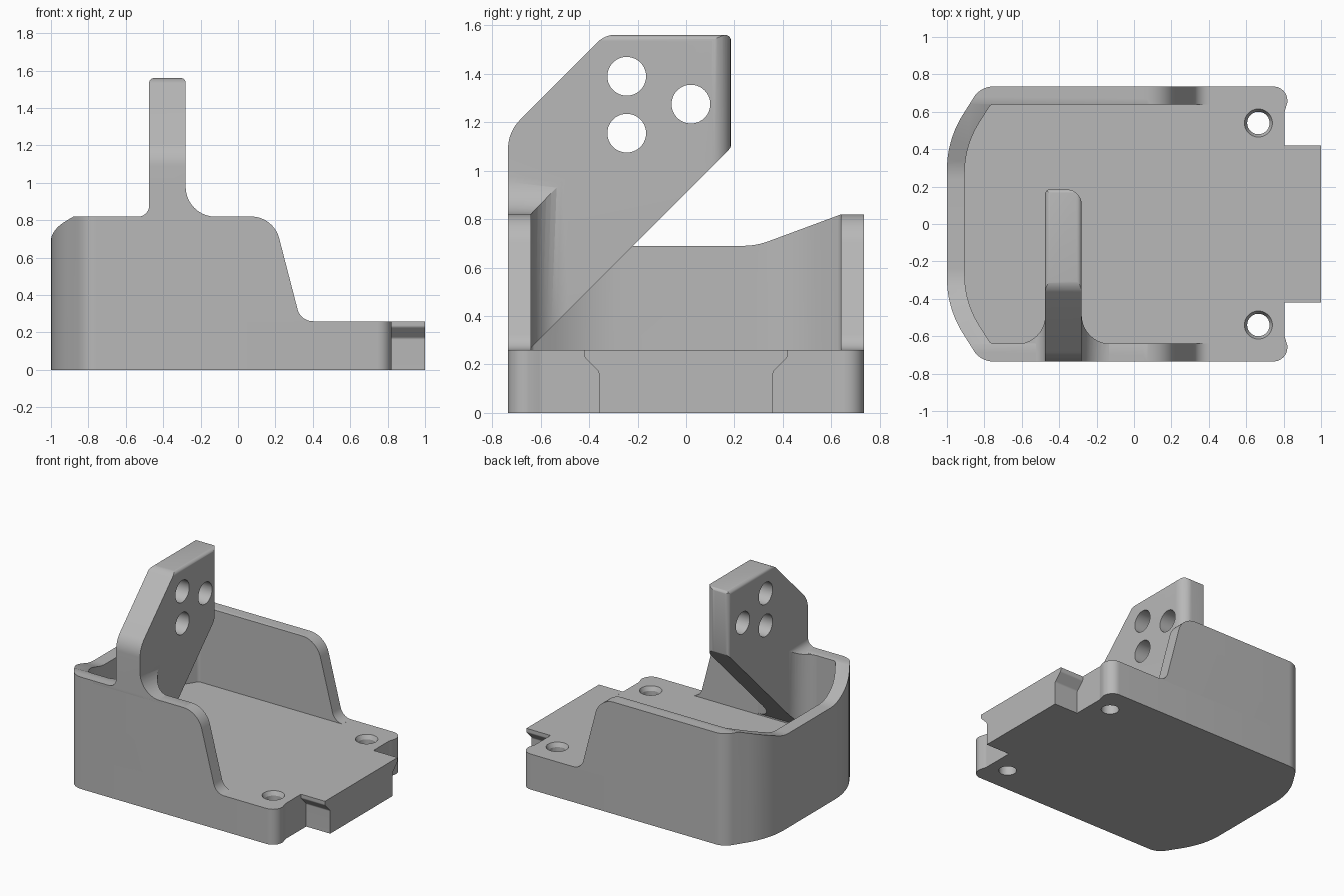
import bpy, bmesh, math
from mathutils import Vector

old = bpy.data.objects.get("Cube")
if old:
    bpy.data.objects.remove(old, do_unlink=True)

grey = bpy.data.materials.new("plain grey")
grey.use_nodes = True
grey.diffuse_color = (0.48, 0.48, 0.48, 1)
grey.node_tree.nodes["Principled BSDF"].inputs["Base Color"].default_value = (0.48, 0.48, 0.48, 1)


def rounded(corners, steps=10):
    """Polygon from (u, v[, radius]) corners, with each radius turned into an arc."""
    out = []
    n = len(corners)
    for i, c in enumerate(corners):
        p = Vector(c[:2])
        if len(c) < 3:
            out.append(p)
            continue
        a = (Vector(corners[i - 1][:2]) - p).normalized()
        b = (Vector(corners[(i + 1) % n][:2]) - p).normalized()
        half = a.angle(b) / 2
        centre = p + (a + b).normalized() * c[2] / math.sin(half)
        reach = c[2] / math.tan(half)
        start, end = p + a * reach - centre, p + b * reach - centre
        sweep = math.pi - 2 * half
        for k in range(steps + 1):
            t = k / steps
            out.append(centre + (start * math.sin((1 - t) * sweep)
                                 + end * math.sin(t * sweep)) / math.sin(sweep))
    return out


def prism(name, points, axis, lo, hi):
    """Extrude a flat profile along one axis."""
    place = {"x": lambda u, v, w: (w, u, v),
             "y": lambda u, v, w: (u, w, v),
             "z": lambda u, v, w: (u, v, w)}[axis]
    bm = bmesh.new()
    face = bm.faces.new([bm.verts.new(place(p[0], p[1], lo)) for p in points])
    ext = bmesh.ops.extrude_face_region(bm, geom=[face])
    shift = Vector(place(0, 0, hi - lo))
    bmesh.ops.translate(bm, vec=shift,
                        verts=[g for g in ext["geom"] if isinstance(g, bmesh.types.BMVert)])
    bmesh.ops.recalc_face_normals(bm, faces=bm.faces)
    mesh = bpy.data.meshes.new(name)
    bm.to_mesh(mesh)
    bm.free()
    mesh.materials.append(grey)
    ob = bpy.data.objects.new(name, mesh)
    bpy.context.collection.objects.link(ob)
    return ob


def activate(ob):
    bpy.ops.object.select_all(action="DESELECT")
    ob.select_set(True)
    bpy.context.view_layer.objects.active = ob


def carve(ob, cutter, operation="DIFFERENCE"):
    """Apply a boolean and discard the cutter."""
    cutter.hide_render = True
    mod = ob.modifiers.new("carve", "BOOLEAN")
    mod.operation, mod.solver, mod.object = operation, "EXACT", cutter
    activate(ob)
    bpy.ops.object.modifier_apply(modifier=mod.name)
    bpy.data.objects.remove(cutter, do_unlink=True)


def circle(u, v, r, n=40):
    return [(u + r * math.cos(k * math.tau / n), v + r * math.sin(k * math.tau / n))
            for k in range(n)]


def mirrored(half):
    """Close a half outline by mirroring it in v."""
    return half + [(c[0], -c[1], *c[2:]) for c in reversed(half)]


FLOOR, TOP, SIDE = 0.26, 0.82, 0.735
back_outer = [(-0.82, SIDE, 0.12), (-1, 0.45, 0.55)]
back_inner = [(-0.765, 0.64, 0.03), (-0.905, 0.42, 0.5)]

# Floor plate with two countersunk screw holes
plate = prism("floor_plate", rounded(mirrored(
    [(0.805, 0.6, 0.05), (0.82, 0.65), (0.82, SIDE, 0.075)] + back_outer)), "z", 0, FLOOR)
for y in (-0.54, 0.54):
    carve(plate, prism("hole_cutter", circle(0.665, y, 0.06), "z", -0.1, 0.4))
    bpy.ops.mesh.primitive_cone_add(vertices=40, radius1=0.055, radius2=0.095, depth=0.08,
                                    location=(0.665, y, FLOOR))
    sink = bpy.context.object
    sink.data.materials.append(grey)
    carve(plate, sink)

# Tongue with undercut sides
tongue = prism("tongue", rounded([(0.36, 0), (0.36, 0.17, 0.02), (0.42, 0.23, 0.02), (0.42, FLOOR),
                                  (-0.42, FLOOR), (-0.42, 0.23, 0.02), (-0.36, 0.17, 0.02),
                                  (-0.36, 0)]), "x", 0.805, 1)
carve(tongue, prism("tip_cutter", rounded([(0.7, 0.6), (0.7, -0.6), (1, -0.6), (1, 0.6)]),
                    "z", -0.1, 0.4), "INTERSECT")

# U-shaped wall, trimmed to its side profile and dipped at the back
front_end = 0.4
outer = [(front_end, SIDE)] + back_outer
inner = [(front_end, 0.64)] + back_inner
wall = prism("surrounding_wall", rounded(
    mirrored(outer) + list(reversed(mirrored(inner)))), "z", FLOOR - 0.01, TOP)
carve(wall, prism("ramp_cutter", rounded([(0.045, 1), (0.045, TOP), (0.19, TOP, 0.155),
                                          (0.335, FLOOR, 0.085), (0.6, FLOOR), (0.6, 1)]),
                  "y", -1, 1))
carve(wall, prism("dip_cutter", rounded([(-0.66, 1), (-0.66, 0.827), (-0.29, 0.69, 0.3),
                                         (0.29, 0.69, 0.3), (0.66, 0.827), (0.66, 1)]),
                  "x", -1.2, 0.5))

# Upright bracket: side shape limited by plan and front shapes with root fillets
bracket = prism("upright_bracket", rounded([
    (-SIDE, 0.8), (-0.66, 0.3), (-0.645, 0.265), (0.186, 1.096, 0.03), (0.186, 1.561, 0.025),
    (-0.335, 1.561, 0.1), (-SIDE, 1.16, 0.17)]), "x", -0.66, -0.1)
carve(bracket, prism("plan_limit", rounded([
    (-0.8, -0.9), (0.1, -0.9), (0.1, -0.641), (-0.28, -0.641, 0.155), (-0.28, 0.185, 0.08),
    (-0.475, 0.185, 0.025), (-0.475, -0.641, 0.15), (-0.8, -0.641)]), "z", 0, 2), "INTERSECT")
carve(bracket, prism("front_limit", rounded([
    (-0.8, 0.1), (0.1, 0.1), (0.1, 0.819), (-0.28, 0.819, 0.16), (-0.28, 1.56, 0.025),
    (-0.475, 1.56, 0.025), (-0.475, 0.819, 0.06), (-0.8, 0.819)]), "y", -1, 1), "INTERSECT")
for y, z in ((-0.245, 1.39), (-0.245, 1.155), (0.02, 1.275)):
    carve(bracket, prism("bore_cutter", circle(y, z, 0.08), "x", -1, 0.2))

for ob in (plate, tongue, wall, bracket):
    activate(ob)
    bpy.ops.object.shade_smooth_by_angle(angle=math.radians(25))
